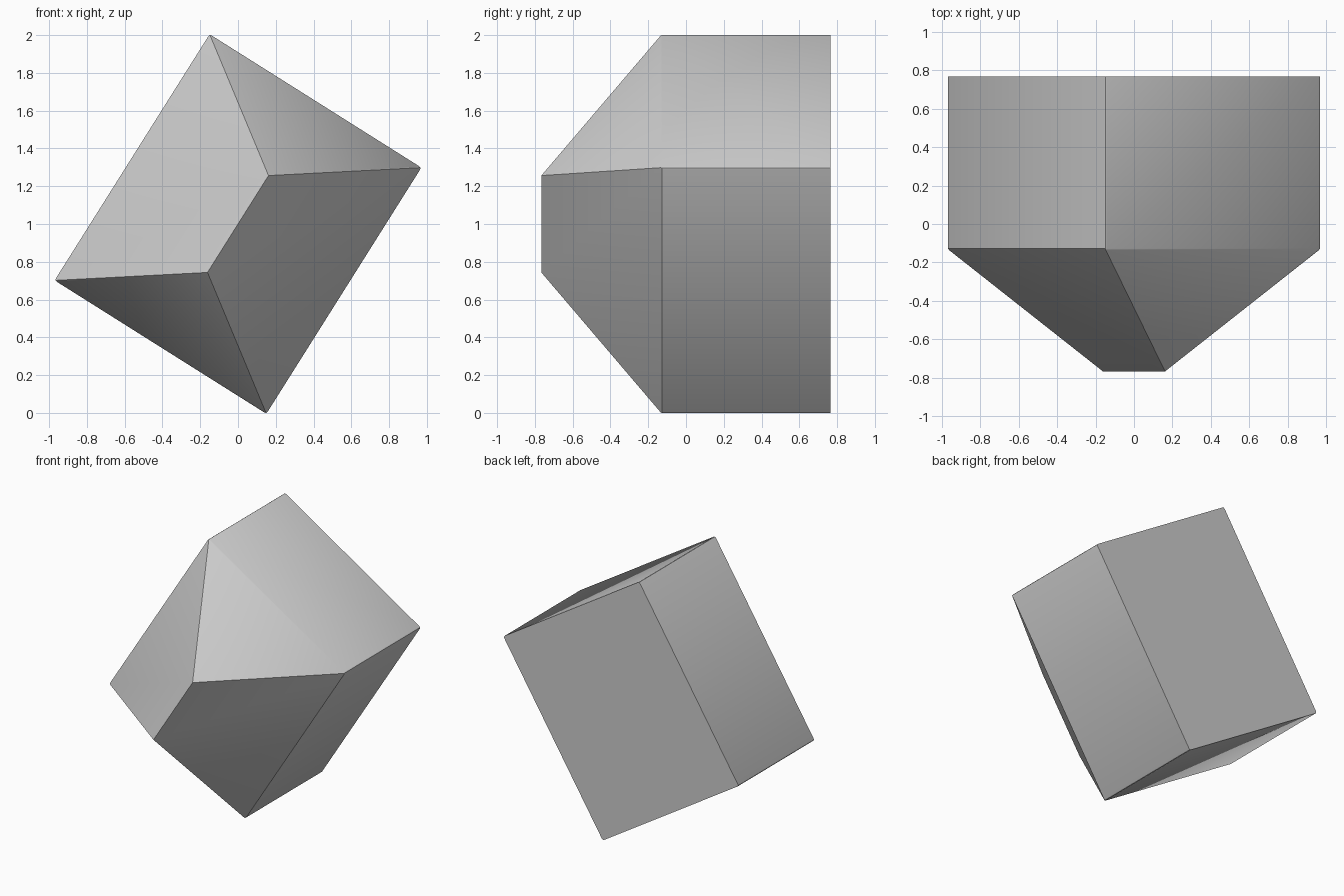
import bpy, bmesh, math

if "Cube" in bpy.data.objects:
    bpy.data.objects.remove(bpy.data.objects["Cube"])

LENGTH, WIDTH, RIDGE = 1.54, 1.325, 0.606
BACK, EAVE, TIP = 0.766, -0.128, -0.766
TILT = math.radians(32.2)


def place(u, v, y):
    """Tilt a point in the front plane (u across, v along) about the centre."""
    c, s = math.cos(TILT), math.sin(TILT)
    return (u * c + v * s, y, 1.0 - u * s + v * c)


bm = bmesh.new()
corners = [(-1, -1), (1, -1), (1, 1), (-1, 1)]
rings = [[bm.verts.new(place(a * WIDTH / 2, b * LENGTH / 2, y)) for a, b in corners]
         for y in (BACK, EAVE)]
back, eave = rings
low, high = (bm.verts.new(place(0, b * RIDGE / 2, TIP)) for b in (-1, 1))

# Block: closed back and four sides
bm.faces.new(back)
for i in range(4):
    j = (i + 1) % 4
    bm.faces.new((back[i], back[j], eave[j], eave[i]))

# Hipped front
bm.faces.new((eave[0], eave[1], low))
bm.faces.new((eave[1], eave[2], high, low))
bm.faces.new((eave[2], eave[3], high))
bm.faces.new((eave[3], eave[0], low, high))

# Slightly softened long side edges
sides = [bm.edges.get((back[i], eave[i])) for i in range(4)]
bmesh.ops.bevel(bm, geom=sides, offset=0.012, segments=2, profile=0.5, affect='EDGES')
bmesh.ops.recalc_face_normals(bm, faces=bm.faces)

mesh = bpy.data.meshes.new("hipped_block")
bm.to_mesh(mesh)
bm.free()
block = bpy.data.objects.new("hipped_block", mesh)
bpy.context.collection.objects.link(block)
bpy.context.view_layer.objects.active = block
block.select_set(True)
bpy.ops.object.shade_smooth_by_angle(angle=math.radians(30))
